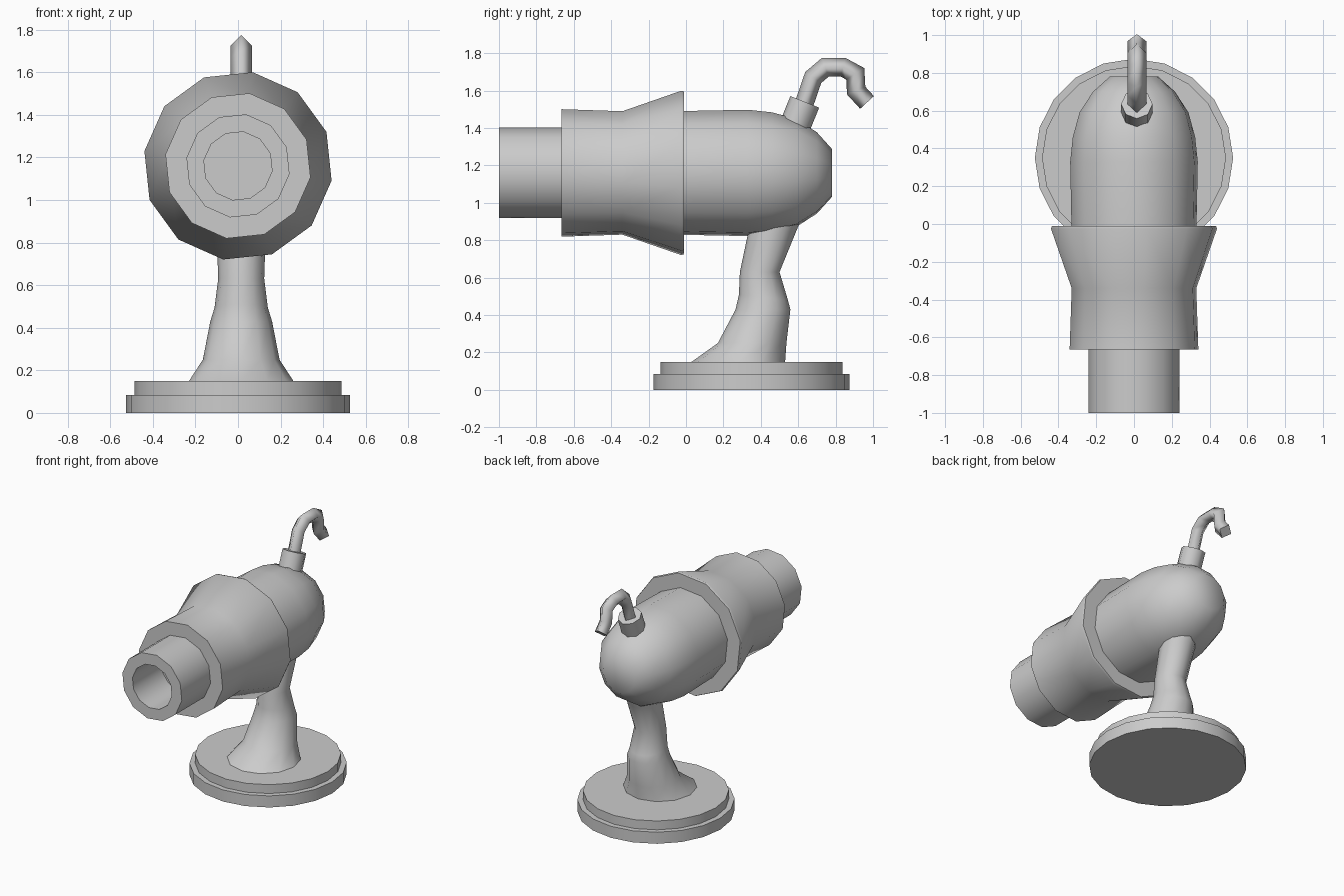
import bpy, bmesh, math
from mathutils import Vector, Matrix

if "Cube" in bpy.data.objects:
    bpy.data.objects.remove(bpy.data.objects["Cube"])

AXIS_Z = 1.16  # height of the barrel axis


def loft(name, rings, closed=False, smooth=40):
    """Skin equal-length rings of points; cap the ends unless closed."""
    bm = bmesh.new()
    vr = [[bm.verts.new(p) for p in ring] for ring in rings]
    n = len(rings[0])
    pairs = list(zip(vr, vr[1:]))
    if closed:
        pairs.append((vr[-1], vr[0]))
    for a, b in pairs:
        for i in range(n):
            j = (i + 1) % n
            bm.faces.new((a[i], a[j], b[j], b[i]))
    caps = []
    if not closed:
        caps = [bm.faces.new(vr[0][::-1]), bm.faces.new(vr[-1])]
    bmesh.ops.recalc_face_normals(bm, faces=bm.faces)
    for f in bm.faces:
        f.smooth = f not in caps
    me = bpy.data.meshes.new(name)
    bm.to_mesh(me)
    bm.free()
    ob = bpy.data.objects.new(name, me)
    bpy.context.collection.objects.link(ob)
    if smooth:
        bpy.ops.object.select_all(action='DESELECT')
        ob.select_set(True)
        bpy.context.view_layer.objects.active = ob
        bpy.ops.object.shade_smooth_by_angle(angle=math.radians(smooth))
    return ob


def circle(r, n, start=0):
    return [Vector((r * math.cos(start + 2 * math.pi * i / n),
                    r * math.sin(start + 2 * math.pi * i / n), 0)) for i in range(n)]


def barrel(name, profile, **kw):
    """Twelve-sided turned part along y from (y, radius) pairs."""
    rings = [[(p.x, y, AXIS_Z + p.y) for p in circle(r, 12, math.radians(21))]
             for y, r in profile]
    return loft(name, rings, **kw)


def sweep(name, path, r, n, **kw):
    """Tube along a (y, z) path in the side plane, mitred at the bends."""
    pts = [Vector((0.015, y, z)) for y, z in path]
    rings = []
    for i, p in enumerate(pts):
        d0 = (p - pts[i - 1]).normalized() if i else (pts[1] - p).normalized()
        d1 = (pts[i + 1] - p).normalized() if i < len(pts) - 1 else d0
        t = (d0 + d1).normalized()
        side = Vector((1, 0, 0))
        up = t.cross(side) / max(t.dot(d0), 0.7)
        rings.append([p + side * c.x + up * c.y for c in circle(r, n)])
    return loft(name, rings, **kw)


# round two-step base
for name, r, z0, z1 in (("base_lower", 0.525, 0, 0.085), ("base_upper", 0.487, 0.085, 0.15)):
    loft(name, [[p + Vector((0, 0.35, z)) for p in circle(r, 20)] for z in (z0, z1)])

# curved stand: front y, front z, back y, back z, half width
sections = [(0.03, 0.15, 0.53, 0.15, 0.245), (0.17, 0.25, 0.537, 0.25, 0.18),
            (0.265, 0.43, 0.558, 0.43, 0.145), (0.283, 0.51, 0.545, 0.48, 0.125),
            (0.288, 0.63, 0.50, 0.63, 0.108), (0.33, 0.83, 0.59, 0.85, 0.115),
            (0.345, 0.92, 0.62, 0.92, 0.115)]
loft("stand", [[(0.015 + w * p.x, (yf + yb) / 2 + p.y * (yb - yf) / 2,
                 (zf + zb) / 2 + p.y * (zb - zf) / 2) for p in circle(1, 12)]
               for yf, zf, yb, zb, w in sections], smooth=50)

# rounded rear housing
barrel("rear_housing", [(-0.02, 0.335), (0.33, 0.342), (0.46, 0.328), (0.59, 0.292),
                        (0.70, 0.22), (0.78, 0.13)], smooth=60)

# flared collar
barrel("flared_collar", [(-0.665, 0.345), (-0.34, 0.334), (-0.025, 0.445), (-0.01, 0.44),
                         (-0.01, 0.30)])

# hollow muzzle
barrel("muzzle", [(-1.0, 0.245), (-0.64, 0.245), (-0.64, 0.162), (-1.0, 0.162)], closed=True)

# tilted socket and bent hose
sweep("hose_socket", [(0.582, 1.41), (0.635, 1.54)], 0.083, 8, smooth=50)
sweep("hose", [(0.625, 1.51), (0.68, 1.67), (0.745, 1.725), (0.84, 1.725),
               (0.905, 1.69), (0.91, 1.60), (0.968, 1.537)], 0.05, 4, smooth=0)
